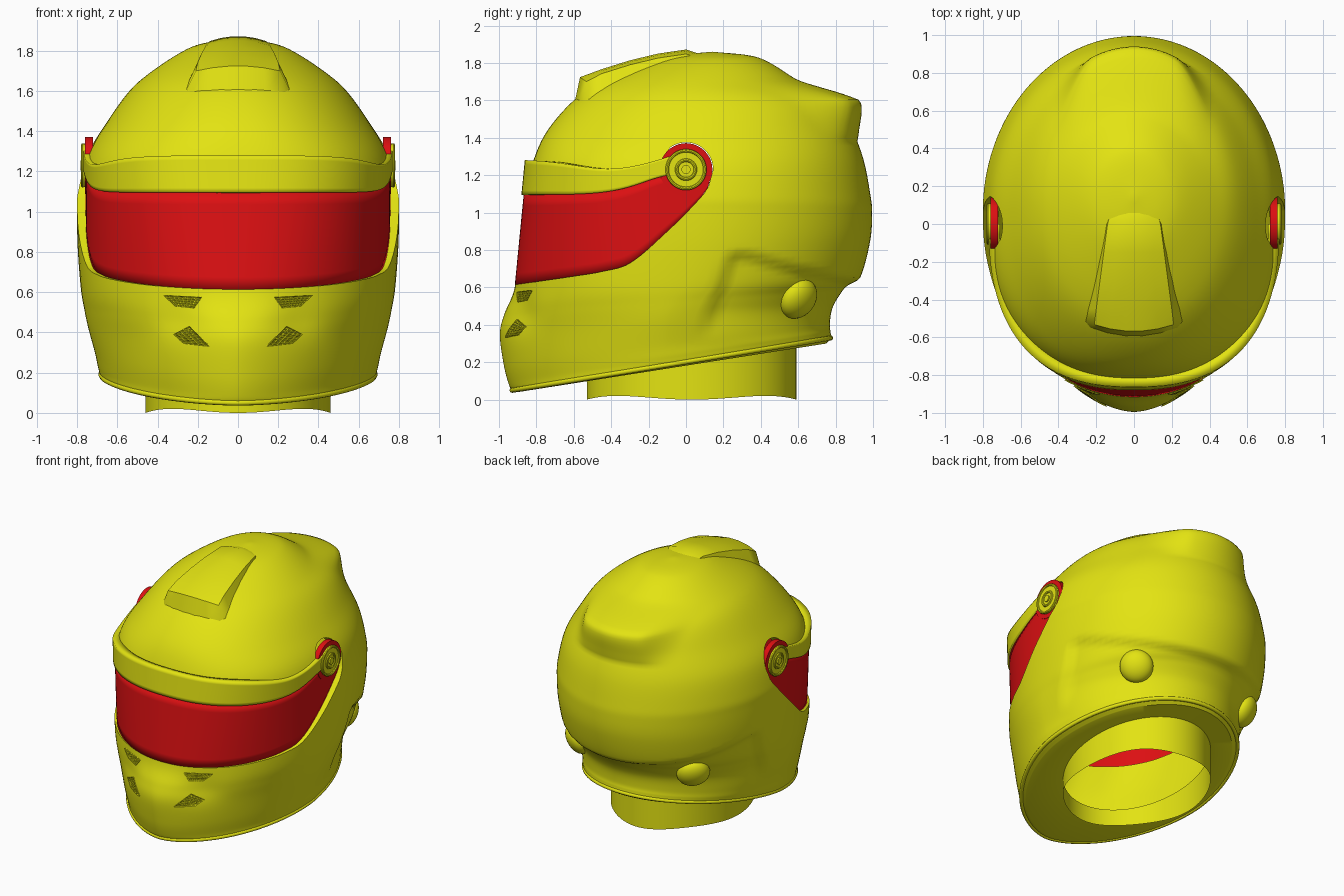
import bpy, bmesh, math
from mathutils import Vector
from mathutils.bvhtree import BVHTree

if "Cube" in bpy.data.objects:
    bpy.data.objects.remove(bpy.data.objects["Cube"])

def material(name, rgb):
    m = bpy.data.materials.new(name)
    m.diffuse_color = (*rgb, 1)
    m.use_nodes = True
    m.node_tree.nodes["Principled BSDF"].inputs["Base Color"].default_value = m.diffuse_color
    return m

YELLOW = material("yellow", (0.77, 0.77, 0.006))
RED = material("red", (0.72, 0.005, 0.006))

def finish(o, mat, angle=35):
    o.data.materials.clear()
    o.data.materials.append(mat)
    bpy.ops.object.select_all(action='DESELECT')
    o.select_set(True)
    bpy.context.view_layer.objects.active = o
    bpy.ops.object.shade_smooth_by_angle(angle=math.radians(angle))
    return o

def mesh_obj(name, verts, faces):
    me = bpy.data.meshes.new(name)
    me.from_pydata(verts, [], faces)
    bm = bmesh.new()
    bm.from_mesh(me)
    bmesh.ops.recalc_face_normals(bm, faces=bm.faces)
    bm.to_mesh(me)
    bm.free()
    o = bpy.data.objects.new(name, me)
    bpy.context.collection.objects.link(o)
    return o

def grid_faces(rows, cols, closed=False):
    return [(r * cols + c, r * cols + (c + 1) % cols, (r + 1) * cols + (c + 1) % cols, (r + 1) * cols + c)
            for r in range(rows - 1) for c in range(cols if closed else cols - 1)]

def sstep(a, b, v):
    t = max(0, min(1, (v - a) / (b - a)))
    return t * t * (3 - 2 * t)

def interp(pts, x):
    """Smooth Hermite curve through (x, value) points."""
    x = max(pts[0][0], min(pts[-1][0], x))
    i = max(k for k in range(len(pts) - 1) if pts[k][0] <= x)
    def slope(k):
        a, b = pts[max(k - 1, 0)], pts[min(k + 1, len(pts) - 1)]
        return (b[1] - a[1]) / (b[0] - a[0])
    (x0, p0), (x1, p1) = pts[i], pts[i + 1]
    h = x1 - x0
    t = (x - x0) / h
    return ((2*t**3 - 3*t*t + 1) * p0 + (t**3 - 2*t*t + t) * h * slope(i)
            + (3*t*t - 2*t**3) * p1 + (t**3 - t*t) * h * slope(i + 1))

# Shell cross-sections: front z, back z, front y, back y, half width, front squareness
ROWS = [(.04, .30, -.90, .75, .63, 1.8), (.05, .33, -.93, .775, .68, 1.75), (.09, .36, -.95, .78, .695, 1.7),
        (.19, .40, -.975, .785, .71, 1.7), (.35, .50, -.995, .82, .745, 1.7), (.46, .58, -.97, .87, .765, 1.85),
        (.59, .66, -.918, .935, .782, 2.1), (.80, .85, -.89, .985, .797, 2.2), (1.0, 1.0, -.868, .995, .80, 2.3),
        (1.1, 1.1, -.855, .985, .795, 2.35), (1.28, 1.28, -.815, .95, .75, 2.35), (1.44, 1.44, -.74, .89, .655, 2.2),
        (1.6, 1.6, -.60, .80, .54, 2.1), (1.7, 1.7, -.45, .61, .425, 2), (1.8, 1.8, -.21, .45, .27, 2),
        (1.84, 1.84, -.06, .34, .16, 2), (1.86, 1.86, .14, .14, 0, 2)]
COLS = [[(i, r[k]) for i, r in enumerate(ROWS)] for k in range(6)]
PANEL_TOP = [(.2, .79), (.3, .80), (.6, .72), (.95, .645)]

def shell(t, a):
    zf, zb, yf, yb, w, n = [interp(c, t) for c in COLS]
    c, s = math.cos(a), math.sin(a)
    if s > 0:
        n = 2
    y0, h = (yf + yb) / 2, (yb - yf) / 2
    x = math.copysign(w * abs(c) ** (2 / n), c)
    y = y0 + math.copysign(h * abs(s) ** (2 / n), s)
    z = zf + (zb - zf) * (y - yf) / max(yb - yf, 1e-6)
    if y > 0:
        # rear spoiler and sunken lower rear panel
        bump = .13 * max(0, min((z - 1.38) / .22, (1.71 - z) / .11))
        y += bump * (1 - sstep(.22, .42, abs(x))) * sstep(0, .3, y)
        zt = interp(PANEL_TOP, y)
        yl = .05 + .38 * (z - .33)
        d = .04 * sstep(0, .05, zt - z) * sstep(0, .07, y - yl) * sstep(.3, .5, z)
        x, y = x * (1 - d), y * (1 - d)
    elif y < -.3:
        # hollows around the chin vents
        y += .025 * math.exp(-((abs(x) - .3) / .12) ** 2 - ((z - .46) / .1) ** 2)
    return x, y, z

# Helmet shell: a closed cup with outer wall, inner wall and neck opening
NU = 128
ANG = [2 * math.pi * i / NU for i in range(NU)]

def neck_point(a, z=None):
    x, y = .46 * math.cos(a), .03 + .56 * math.sin(a)
    return x, y, (.05 + .26 * (y + .9) / 1.65 if z is None else z)

inner_ts = [15, 14.3, 13.5, 12.5, 11.5, 10.5, 9.5, 8.5, 7.5, 6.5, 5, 4, 3]
NT = 112
rings = [[neck_point(a) for a in ANG]]
rings += [[shell(15.85 * i / NT, a) for a in ANG] for i in range(NT + 1)]
outer_end = len(rings)
inner = [[(x * .9, y * .9, z * .95 + .03) for x, y, z in (shell(t, a) for a in ANG)] for t in inner_ts]
verts = [p for r in rings + inner for p in r]
n_out, n_in = outer_end * NU, len(inner) * NU
faces = grid_faces(outer_end, NU, True)
faces += [tuple(i + n_out for i in f) for f in grid_faces(len(inner), NU, True)]
last_in = n_out + n_in - NU
top, top_in = len(verts), len(verts) + 1
verts += [(0, .14, 1.86), (0, .13, 1.80)]
for c in range(NU):
    d = (c + 1) % NU
    faces += [(n_out - NU + c, n_out - NU + d, top), (n_out + c, n_out + d, top_in),
              (last_in + c, last_in + d, d, c)]
helmet = mesh_obj("helmet_shell", verts, faces)
bvh = BVHTree.FromPolygons(verts, faces)

# Face opening, drawn in side view and cut straight through
LOW = [(-.93, .612), (-.6, .66), (-.45, .685), (-.3, .73), (-.1, .90), (.05, 1.05), (.12, 1.14), (.145, 1.23)]
MID = [(-.93, 1.095), (-.55, 1.10), (-.35, 1.125), (-.1, 1.20), (.15, 1.23)]
TOP = [(-.93, 1.28), (-.85, 1.28), (-.72, 1.27), (-.45, 1.235), (-.3, 1.245), (-.12, 1.29), (0, 1.33)]
ys = [-.93 + 1.075 * i / 44 for i in range(45)]
outline = [(-1.3, .60)] + [(y, interp(LOW, y)) for y in ys]
outline += [(.145 * math.cos(math.radians(d)), 1.23 + .145 * math.sin(math.radians(d))) for d in range(6, 127, 6)]
outline += [(y, interp(TOP, y)) for y in reversed(ys) if y < -.12] + [(-1.3, 1.28)]
k = len(outline)
cut = mesh_obj("opening_cutter", [(x, y, z) for x in (-1.2, 1.2) for y, z in outline],
               grid_faces(2, k, True) + [tuple(range(k)), tuple(range(k, 2 * k))])
cut.hide_render = True
finish(helmet, YELLOW)
mod = helmet.modifiers.new("opening", 'BOOLEAN')
mod.operation, mod.solver, mod.object = 'DIFFERENCE', 'EXACT', cut
bpy.ops.object.modifier_apply(modifier="opening")
bpy.data.objects.remove(cut)
finish(helmet, YELLOW)

# Visor and brow band: curved sheets between two side-view curves
def visor_point(s, z, grow):
    """s: -1..1 round the front; beyond that straight back along the side."""
    f = (z - .615) / .665
    yf, n = -.915 + .065 * f - grow, 2.1 + .4 * f
    a = min(abs(s), 1) * math.pi / 2
    x = (.757 + grow) * math.sin(a) ** (2 / n)
    y = yf * max(math.cos(a), 0) ** (2 / n) + max(0, abs(s) - 1)
    return math.copysign(x, s), y, z

def sheet(name, lo, hi, smax, grow, thick, mat):
    N, M = 96, 8
    pts = []
    for i in range(N + 1):
        s = smax * (2 * i / N - 1)
        col = []
        for j in range(M + 1):
            z = .95
            for _ in range(4):
                y = visor_point(s, z, grow)[1]
                z0, z1 = interp(lo, y), interp(hi, y)
                z = z0 + (z1 - z0) * j / M
            col.append(visor_point(s, z, grow))
        pts += col
    o = mesh_obj(name, pts, grid_faces(N + 1, M + 1))
    if sum(p.normal.y * p.center.y for p in o.data.polygons) < 0:
        o.data.flip_normals()
    m = o.modifiers.new("thickness", 'SOLIDIFY')
    m.thickness, m.offset = thick, -1
    return finish(o, mat)

sheet("visor", LOW, MID, 1.14, 0, .006, RED)
sheet("brow_band", MID, TOP, 1.0, .012, .06, YELLOW)

# Visor pivots and side knobs
def disc(name, x, side, r, depth, mat):
    bpy.ops.mesh.primitive_cylinder_add(vertices=48, radius=r, depth=depth, rotation=(0, math.pi / 2, 0),
                                        location=(side * (x - depth / 2), 0, 1.23))
    o = bpy.context.object
    o.name = name
    return finish(o, mat)

def ring(name, x, side, r, tube):
    bpy.ops.mesh.primitive_torus_add(major_radius=r, minor_radius=tube, major_segments=48, minor_segments=8,
                                     rotation=(0, math.pi / 2, 0), location=(side * x, 0, 1.23))
    o = bpy.context.object
    o.name = name
    finish(o, YELLOW)

for side, tag in ((1, "right"), (-1, "left")):
    disc("pivot_plate_" + tag, .760, side, .141, .04, RED)
    disc("pivot_disc_" + tag, .772, side, .108, .04, YELLOW)
    ring("pivot_rim_" + tag, .772, side, .101, .009)
    ring("pivot_hub_" + tag, .772, side, .05, .009)
    disc("pivot_screw_" + tag, .782, side, .024, .03, YELLOW)
    hit, nor, _, _ = bvh.ray_cast(Vector((side * 2, .6, .54)), Vector((-side, 0, 0)))
    if nor.x * side < 0:
        nor = -nor
    bpy.ops.mesh.primitive_uv_sphere_add(segments=32, ring_count=16, radius=1, location=hit)
    knob = bpy.context.object
    knob.name = "side_knob_" + tag
    knob.rotation_euler = nor.to_track_quat('Z', 'Y').to_euler()
    knob.scale = (.115, .115, .075)
    finish(knob, YELLOW)

# Chin vent grilles, projected on the shell from the front
VENTS = {"upper": ((.18, .575), (.37, .585), (.31, .53), (.22, .52)),
         "lower": ((.14, .33), (.24, .43), (.32, .39), (.27, .345))}
for part, (a, b, c, d) in VENTS.items():
    for side, tag in ((1, "right"), (-1, "left")):
        pts = []
        for i in range(9):
            for j in range(6):
                u, v = i / 8, j / 5
                x, z = [(1-u)*(1-v)*a[q] + u*(1-v)*b[q] + u*v*c[q] + (1-u)*v*d[q] for q in (0, 1)]
                hit = bvh.ray_cast(Vector((side * x, -2, z)), Vector((0, 1, 0)))[0]
                pts.append((side * x, hit.y - .004, z))
        o = mesh_obj(f"{part}_vent_grille_{tag}", pts, grid_faces(9, 6))
        o.modifiers.new("grille", 'WIREFRAME').thickness = .008
        finish(o, YELLOW)

# Crown vent: raised scoop on top (y, half width, top z)
SCOOP = [(-.595, .235, 1.60), (-.568, .21, 1.725), (-.45, .2, 1.768), (-.3, .18, 1.815),
         (-.15, .16, 1.851), (0, .14, 1.873), (.07, .12, 1.85)]
pts = []
for y, w, z in SCOOP:
    for f in (-1.25, -1, -.6, -.2, .2, .6, 1, 1.25):
        x = f * w
        drop = .13 if abs(f) > 1 else .025 * f * f
        pts.append((x, y + (.8 * x * x if y < -.5 else 0), z - drop))
finish(mesh_obj("crown_vent", pts, grid_faces(len(SCOOP), 8)), YELLOW, 40)

# Bottom trim bead
cu = bpy.data.curves.new("trim_path", 'CURVE')
cu.dimensions, cu.bevel_depth, cu.bevel_resolution = '3D', .014, 2
sp = cu.splines.new('POLY')
sp.points.add(NU - 1)
for p, a in zip(sp.points, ANG):
    p.co = (*shell(1.0, a), 1)
sp.use_cyclic_u = True
trim = bpy.data.objects.new("bottom_trim", cu)
bpy.context.collection.objects.link(trim)
cu.materials.append(YELLOW)

# Neck collar: open tube with a slightly wavy hem
hem = [neck_point(a, .01 - .01 * math.cos(4 * a)) for a in ANG]
finish(mesh_obj("neck_collar", hem + [(x, y, z + .02) for x, y, z in map(neck_point, ANG)],
                grid_faces(2, NU, True)), YELLOW)
